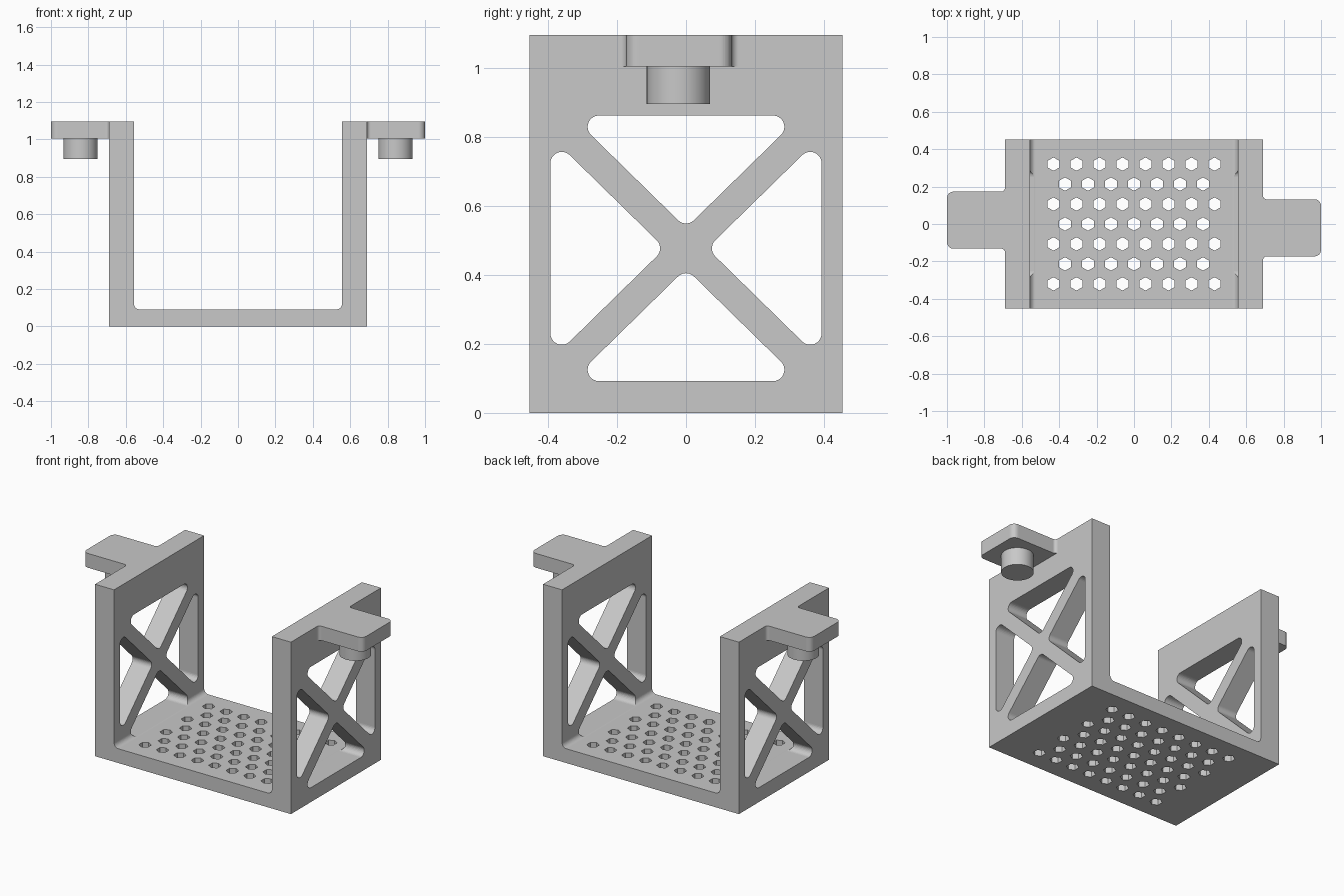
import bpy, bmesh
from math import sin, cos, pi
from mathutils import Vector

cube = bpy.data.objects.get("Cube")
if cube:
    bpy.data.objects.remove(cube, do_unlink=True)

grey = bpy.data.materials.new("plain grey")
grey.use_nodes = True
grey.diffuse_color = (0.58, 0.58, 0.58, 1)
grey.node_tree.nodes["Principled BSDF"].inputs["Base Color"].default_value = (0.58, 0.58, 0.58, 1)


def rounded(corners):
    """Outline from (a, b, radius) corners, each rounded by its radius."""
    out = []
    for i, (a, b, r) in enumerate(corners):
        p = Vector((a, b))
        if r == 0:
            out.append(p)
            continue
        d1 = (Vector(corners[i - 1][:2]) - p).normalized()
        d2 = (Vector(corners[(i + 1) % len(corners)][:2]) - p).normalized()
        half = d1.angle(d2) / 2
        inward, side = (d1 + d2).normalized(), (d1 - d2).normalized()
        centre = p + inward * (r / sin(half))
        for k in range(11):
            t = (pi / 2 - half) * (1 - k / 5)
            out.append(centre + (side * sin(t) - inward * cos(t)) * r)
    return out


def prism(bm, outline, axis, lo, hi):
    """Extrude a 2D outline along the x, y or z axis."""
    place = {"x": lambda p, h: (h, p.x, p.y),
             "y": lambda p, h: (p.x, h, p.y),
             "z": lambda p, h: (p.x, p.y, h)}[axis]
    low = [bm.verts.new(place(p, lo)) for p in outline]
    high = [bm.verts.new(place(p, hi)) for p in outline]
    bm.faces.new(low)
    bm.faces.new(high)
    for i in range(len(low)):
        bm.faces.new((low[i - 1], low[i], high[i], high[i - 1]))


def make(name, prisms):
    bm = bmesh.new()
    for args in prisms:
        prism(bm, *args)
    bmesh.ops.recalc_face_normals(bm, faces=bm.faces)
    mesh = bpy.data.meshes.new(name)
    bm.to_mesh(mesh)
    bm.free()
    mesh.materials.append(grey)
    obj = bpy.data.objects.new(name, mesh)
    bpy.context.collection.objects.link(obj)
    return obj


def circle(x, y, r, n, turn=0):
    return [Vector((x + r * cos(turn + 2 * pi * k / n), y + r * sin(turn + 2 * pi * k / n)))
            for k in range(n)]


def cut(target, cutter):
    cutter.hide_render = True
    mod = target.modifiers.new("cut", "BOOLEAN")
    mod.operation, mod.solver, mod.object = "DIFFERENCE", "EXACT", cutter
    bpy.context.view_layer.objects.active = target
    bpy.ops.object.modifier_apply(modifier=mod.name)
    bpy.data.objects.remove(cutter, do_unlink=True)


# U-shaped body: floor and two side walls
W, IN, TOP, FLOOR, D = 0.69, 0.556, 1.095, 0.091, 0.453
body = make("bracket_body", [(rounded([
    (-W, 0, 0), (W, 0, 0), (W, TOP, 0), (IN, TOP, 0), (IN, FLOOR, 0.03),
    (-IN, FLOOR, 0.03), (-IN, TOP, 0), (-W, TOP, 0)]), "y", -D, D)])

# Rounded triangular windows through both walls, leaving an X brace
R, MID = 0.033, 0.477
windows = []
for s in (-1, 1):
    windows.append((rounded([(-0.333, MID + s * 0.385, R), (0.333, MID + s * 0.385, R),
                             (0, MID + s * 0.059, R)]), "x", -0.8, 0.8))
    windows.append((rounded([(s * 0.393, MID - 0.325, R), (s * 0.393, MID + 0.325, R),
                             (s * 0.061, MID, R)]), "x", -0.8, 0.8))
cut(body, make("window_cutter", windows))

# Staggered hexagonal holes in the floor
holes = []
for row in range(7):
    count = 8 - row % 2
    for col in range(count):
        x = (col - (count - 1) / 2) * 0.123
        holes.append((circle(x, (row - 3) * 0.1067, 0.036, 6, pi / 6), "z", -0.1, 0.15))
cut(body, make("hole_cutter", holes))

# Side tabs with a round peg below, the second turned half a circle
for side, turn in (("left", 0), ("right", pi)):
    tab = make(side + "_tab", [(rounded([
        (W, -0.21, 0), (W, -0.173, 0.02), (1, -0.173, 0.035),
        (1, 0.132, 0.035), (W, 0.132, 0.02), (W, 0.17, 0)]), "z", 1.004, TOP)])
    peg = make(side + "_peg", [(circle(0.842, -0.022, 0.092, 48), "z", 0.895, 1.004)])
    tab.rotation_euler.z = peg.rotation_euler.z = turn
    bpy.ops.object.select_all(action="DESELECT")
    peg.select_set(True)
    bpy.context.view_layer.objects.active = peg
    bpy.ops.object.shade_smooth_by_angle()
